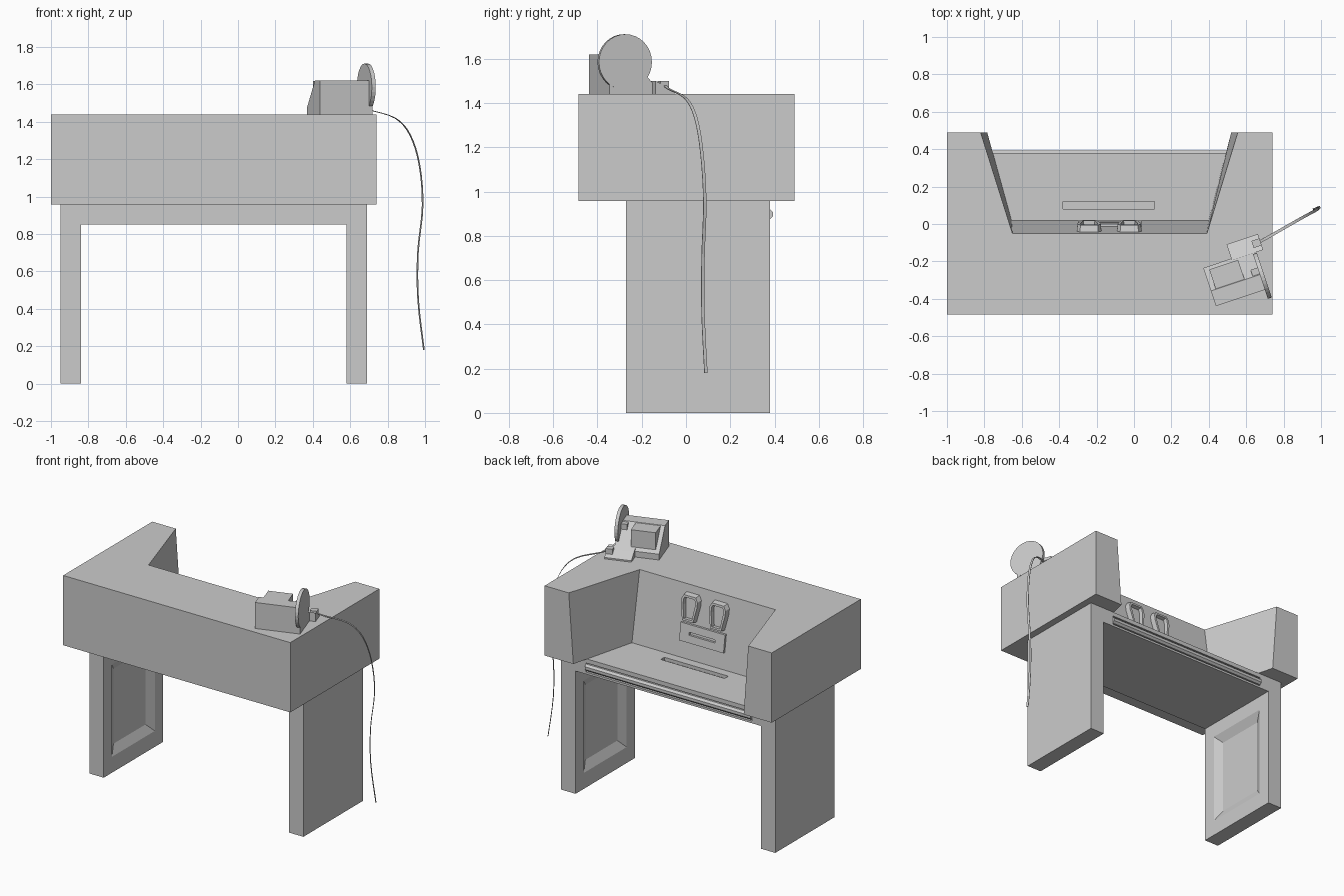
import bpy, bmesh
from math import radians, cos, sin, tau
from mathutils import Vector, Matrix

if "Cube" in bpy.data.objects:
    bpy.data.objects.remove(bpy.data.objects["Cube"])


def loft(name, a, b, inset=None, mat=None):
    """Solid between two matching polygons; optional recess in the second cap."""
    bm = bmesh.new()
    va = [bm.verts.new(p) for p in a]
    vb = [bm.verts.new(p) for p in b]
    n = len(a)
    bm.faces.new(va)
    cap = bm.faces.new(vb)
    for i in range(n):
        j = (i + 1) % n
        bm.faces.new((va[i], va[j], vb[j], vb[i]))
    bmesh.ops.recalc_face_normals(bm, faces=bm.faces)
    if inset:
        bmesh.ops.inset_region(bm, faces=[cap], thickness=inset[0])
        bmesh.ops.inset_region(bm, faces=[cap], thickness=0.004, depth=-inset[1])
    me = bpy.data.meshes.new(name)
    bm.to_mesh(me)
    bm.free()
    ob = bpy.data.objects.new(name, me)
    bpy.context.collection.objects.link(ob)
    if mat:
        ob.matrix_world = mat
    return ob


def box(name, x, y, z, mat=None):
    ring = [(x[0], y[0]), (x[1], y[0]), (x[1], y[1]), (x[0], y[1])]
    return loft(name, [(*p, z[0]) for p in ring], [(*p, z[1]) for p in ring], mat=mat)


def extrude_u(name, profile, u0, u1, mat):
    return loft(name, [(u0, v, z) for v, z in profile],
                [(u1, v, z) for v, z in profile], mat=mat)


def cut(ob, cutter):
    m = ob.modifiers.new("cut", 'BOOLEAN')
    m.object = cutter
    m.operation = 'DIFFERENCE'
    m.solver = 'EXACT'
    cutter.hide_render = True
    cutter.hide_viewport = True
    cutter.display_type = 'WIRE'


# U-shaped desk body with sloping inner walls
outer = [(-1, .49), (-1, -.485), (.74, -.485), (.74, .49)]
low = outer + [(.52, .49), (.40, .02), (-.655, .02), (-.785, .49)]
high = outer + [(.555, .49), (.39, -.05), (-.65, -.05), (-.82, .49)]
loft("desk_body", [(*p, .957) for p in low], [(*p, 1.44) for p in high])

# Work surface with a slot and a drawer-rail groove
apron = box("work_surface", (-.84, .58), (-.27, .38), (.85, .957))
cut(apron, box("slot_cutter", (-.38, .11), (.08, .12), (.935, 1.0)))
cut(apron, box("groove_cutter", (-.77, .50), (.32, .45), (.865, .928)))

# Octagonal pull rail in the groove
ring = [(.37 + .025 * cos(tau * (i + .5) / 8), .897 + .025 * sin(tau * (i + .5) / 8))
        for i in range(8)]
loft("pull_rail", [(-.77, *p) for p in ring], [(.50, *p) for p in ring])

# Slab legs with bevelled panels on the inner faces
for side, xo, xi in (("left", -.95, -.84), ("right", .69, .58)):
    leg = box(side + "_leg", sorted((xo, xi)), (-.27, .38), (0, .957))
    d = .03 if xi > xo else -.03

    def rect(x, m):
        return [(x, -.27 + m, .02 + m), (x, .38 - m, .02 + m),
                (x, .38 - m, .84 - m), (x, -.27 + m, .84 - m)]
    cut(leg, loft(side + "_panel_cutter", rect(xi + d, .03), rect(xi - d, .15)))


# Inner wall depth at height z
def wall_y(z):
    return .02 - .07 * (z - .957) / .483


# Two tapered cradles on the inner wall
shape = [(-.05, 1.39), (.05, 1.39), (.067, 1.36), (.067, 1.32), (.045, 1.21),
         (-.045, 1.21), (-.067, 1.32), (-.067, 1.36)]
for name, cx in (("left_cradle", -.24), ("right_cradle", -.025)):
    back = [(cx + x, wall_y(z) - .01, z) for x, z in shape]
    front = [(cx + x * .92, wall_y(z) + .037, 1.3 + (z - 1.3) * .92) for x, z in shape]
    loft(name, back, front, inset=(.017, .025))

# Plate with a slot below the cradles
def sloped(x0, x1, z0, z1, off):
    return [(x, wall_y(z) + off, z) for x, z in ((x0, z0), (x1, z0), (x1, z1), (x0, z1))]


plate = loft("slot_plate", sloped(-.30, .04, 1.07, 1.19, -.01), sloped(-.30, .04, 1.07, 1.19, .015))
cut(plate, loft("plate_slot_cutter", sloped(-.23, -.03, 1.12, 1.14, .0),
                sloped(-.23, -.03, 1.12, 1.14, .05)))

# Desktop device, in its own turned frame
turn = Matrix.Translation((.37, -.235, 0)) @ Matrix.Rotation(radians(18.5), 4, 'Z')
extrude_u("device_case", [(0, 1.44), (0, 1.48), (-.13, 1.62), (-.215, 1.62), (-.215, 1.44)],
          0, .295, turn)
box("device_screen", (.028, .19), (-.13, -.018), (1.48, 1.617), turn)
extrude_u("device_foot", [(-.01, 1.44), (-.01, 1.50), (.02, 1.485), (.08, 1.45), (.08, 1.44)],
          .158, .335, turn)
box("cord_plug", (.29, .335), (.015, .055), (1.45, 1.50), turn)

# Round dish on the device's side
disc = Matrix.Translation((.686, -.277, 1.585)) @ Matrix.Rotation(radians(18.5), 4, 'Z')
circle = [(.126 * cos(tau * i / 32), .126 * sin(tau * i / 32)) for i in range(32)]
dish = loft("device_dish", [(-.011, *p) for p in circle], [(.011, *p) for p in circle], mat=disc)
box("dish_mount", (-.05, 0), (-.05, .05), (-.1, .03), disc)

# Flat hanging cord along a smoothed path
path = [Vector(p) for p in (
    (.66, -.10, 1.49), (.70, -.08, 1.465), (.84, .0, 1.42), (.92, .045, 1.33), (.97, .072, 1.17),
    (.987, .085, .95), (.962, .077, .70), (.963, .077, .45), (.994, .09, .18))]
pts = []
full = [path[0]] + path + [path[-1]]
for i in range(1, len(full) - 2):
    p0, p1, p2, p3 = full[i - 1:i + 3]
    for t in (0, .25, .5, .75):
        pts.append(.5 * (2 * p1 + (p2 - p0) * t + (2 * p0 - 5 * p1 + 4 * p2 - p3) * t ** 2
                         + (3 * p1 - p0 - 3 * p2 + p3) * t ** 3))
pts.append(path[-1])
w = Vector((-.003, .007, 0))
me = bpy.data.meshes.new("hanging_cord")
me.from_pydata([q for p in pts for q in (p - w, p + w)], [],
               [(2 * i, 2 * i + 1, 2 * i + 3, 2 * i + 2) for i in range(len(pts) - 1)])
cord = bpy.data.objects.new("hanging_cord", me)
bpy.context.collection.objects.link(cord)
solid = cord.modifiers.new("thickness", 'SOLIDIFY')
solid.thickness = .003
solid.offset = 0
